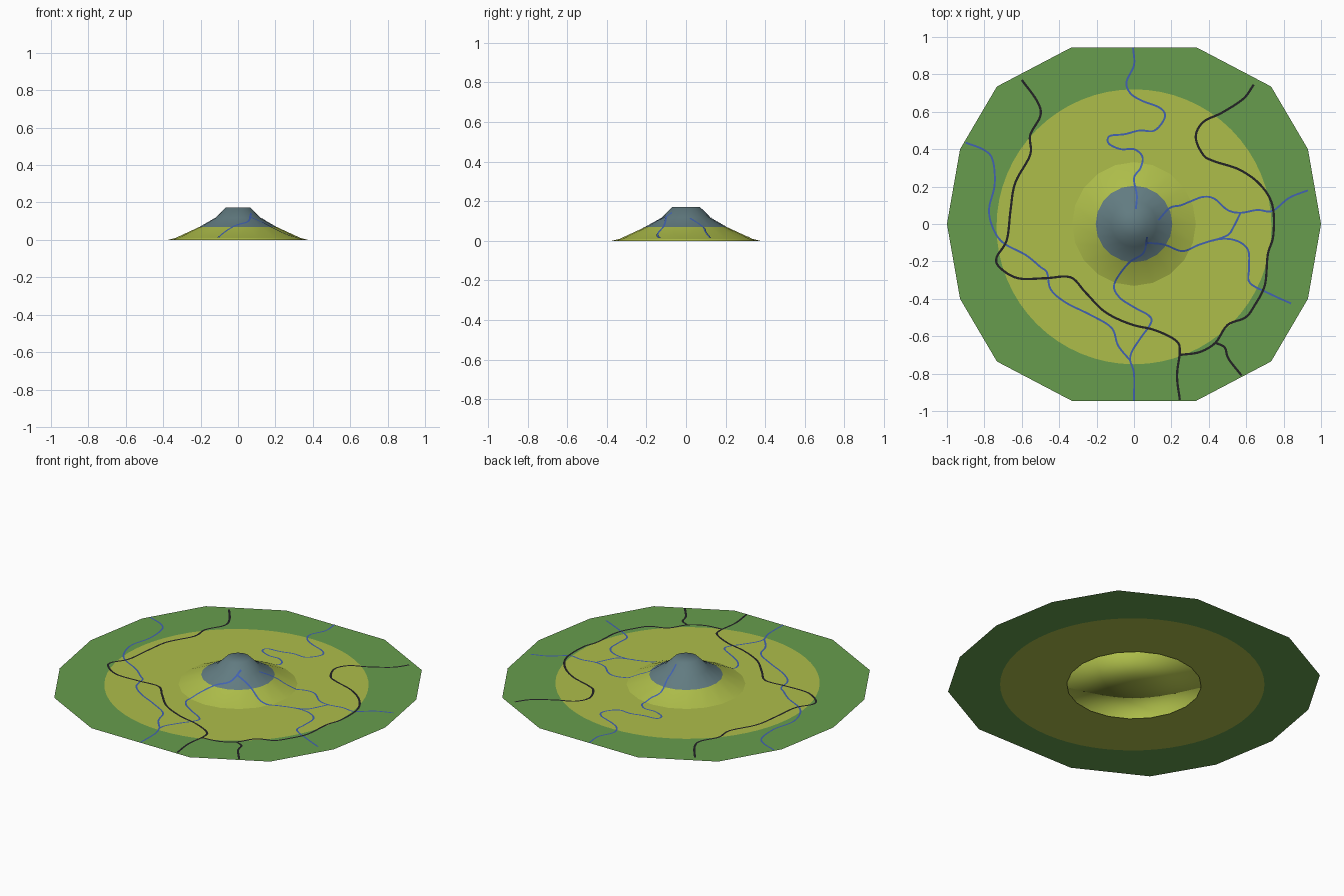
import bpy, bmesh, math
from mathutils import Vector

if "Cube" in bpy.data.objects:
    bpy.data.objects.remove(bpy.data.objects["Cube"])

GROUND_Z = 0.012
# mountain outline as (radius, height), foot to crater rim
PROFILE = [(0.375, 0.0), (0.335, 0.010), (0.205, 0.070), (0.122, 0.118), (0.068, 0.172)]
SIDES = 20


def material(name, color):
    m = bpy.data.materials.new(name)
    m.diffuse_color = (*color, 1)
    m.use_nodes = True
    m.node_tree.nodes["Principled BSDF"].inputs["Base Color"].default_value = m.diffuse_color
    return m


GRASS = material("grass green", (0.135, 0.335, 0.074))
MEADOW = material("meadow yellow", (0.42, 0.51, 0.068))
ROCK = material("rock grey", (0.122, 0.200, 0.220))
WATER = material("river blue", (0.054, 0.122, 0.44))
ROAD = material("road black", (0.016, 0.016, 0.018))


def finish(bm, name, mats):
    me = bpy.data.meshes.new(name)
    bm.to_mesh(me)
    bm.free()
    for m in mats:
        me.materials.append(m)
    ob = bpy.data.objects.new(name, me)
    bpy.context.collection.objects.link(ob)
    return ob


def ring(bm, pts):
    vs = [bm.verts.new(p) for p in pts]
    return vs, [bm.edges.new((vs[i - 1], vs[i])) for i in range(len(vs))]


# ground sheet: fourteen-sided green border around a round yellow meadow
bm = bmesh.new()
quarter = [(1.0, 0.0), (0.93, 0.40), (0.733, 0.735), (0.333, 0.945)]
half = quarter + [(-x, y) for x, y in reversed(quarter[1:])]
corners = half + [(-x, -y) for x, y in half]
_, outer = ring(bm, [(x, y, GROUND_Z) for x, y in corners])
disc, inner = ring(bm, [(0.735 * math.cos(a), 0.735 * math.sin(a) - 0.015, GROUND_Z)
                        for a in (math.tau * i / 64 for i in range(64))])
bmesh.ops.triangle_fill(bm, edges=outer + inner, use_beauty=True)
# drop anything filled inside the circle, then add the meadow itself
inside = [f for f in bm.faces if all(v in disc for v in f.verts)
          and f.calc_center_median().xy.length < 0.70]
bmesh.ops.delete(bm, geom=inside, context='FACES_ONLY')
bm.faces.new(disc).material_index = 1
for f in bm.faces:
    f.normal_update()
    if f.normal.z < 0:
        f.normal_flip()
finish(bm, "ground", [GRASS, MEADOW])

# mountain: lathed profile with closed foot and top, grey above the tree line
bm = bmesh.new()
loops = [[bm.verts.new((r * math.cos(math.tau * i / SIDES), r * math.sin(math.tau * i / SIDES), z))
          for i in range(SIDES)] for r, z in PROFILE]
foot = bm.verts.new((0, 0, PROFILE[0][1]))
top = bm.verts.new((0, 0, PROFILE[-1][1]))
for i in range(SIDES):
    j = (i + 1) % SIDES
    for a, b in zip(loops, loops[1:]):
        bm.faces.new((a[i], a[j], b[j], b[i]))
    bm.faces.new((loops[0][j], loops[0][i], foot))
    bm.faces.new((loops[-1][i], loops[-1][j], top))
for f in bm.faces:
    f.smooth = True
    f.material_index = int(f.calc_center_median().z > 0.07)
finish(bm, "mountain", [MEADOW, ROCK])


def surface(x, y):
    """Height of the terrain at a point."""
    r = math.hypot(x, y)
    for (r0, z0), (r1, z1) in zip(PROFILE, PROFILE[1:]):
        if r1 <= r <= r0:
            return max(GROUND_Z, z0 + (z1 - z0) * (r0 - r) / (r0 - r1))
    return GROUND_Z if r > 0.3 else PROFILE[-1][1]


def smooth_path(pts, steps=6):
    """Catmull-Rom curve through the points."""
    p = [Vector(q) for q in pts]
    p = [2 * p[0] - p[1]] + p + [2 * p[-1] - p[-2]]
    out = []
    for a, b, c, d in zip(p, p[1:], p[2:], p[3:]):
        for k in range(steps):
            t = k / steps
            out.append(0.5 * (2 * b + (c - a) * t + (2 * a - 5 * b + 4 * c - d) * t * t
                              + (3 * b - a - 3 * c + d) * t ** 3))
    return out + [p[-2]]


def ribbon(name, mat, width, lift, pts):
    """Flat strip draped over the terrain."""
    path = smooth_path(pts)
    bm = bmesh.new()
    prev = None
    for i, p in enumerate(path):
        d = (path[min(i + 1, len(path) - 1)] - path[max(i - 1, 0)]).normalized()
        n = Vector((-d.y, d.x)) * width / 2
        pair = [bm.verts.new((q.x, q.y, surface(q.x, q.y) + lift)) for q in (p + n, p - n)]
        if prev:
            bm.faces.new((prev[0], prev[1], pair[1], pair[0]))
        prev = pair
    finish(bm, name, [mat])


def river(name, pts):
    ribbon(name, WATER, 0.010, 0.002, pts)


def road(name, pts):
    ribbon(name, ROAD, 0.012, 0.003, pts)


# rivers
river("north_river", [(-.005, .943), (0, .85), (-.04, .76), (-.02, .70), (.04, .66), (.14, .62),
                      (.165, .57), (.11, .50), (.03, .50), (-.05, .48), (-.13, .47), (-.135, .43),
                      (-.07, .40), (0, .40), (.045, .36), (.035, .30), (0, .245), (.015, .155), (.01, .08)])
river("east_river", [(.13, .02), (.19, .085), (.25, .10), (.30, .12), (.37, .145), (.43, .135),
                     (.50, .075), (.57, .06), (.66, .075), (.74, .07), (.83, .14), (.93, .18)])
river("east_river_link", [(.57, .06), (.53, -.02), (.50, -.06), (.42, -.09)])
river("southeast_river", [(.06, -.10), (.16, -.11), (.26, -.145), (.35, -.11), (.46, -.08), (.55, -.09),
                          (.61, -.14), (.615, -.235), (.62, -.315), (.73, -.375), (.84, -.425)])
river("south_river", [(.07, -.07), (.05, -.155), (-.03, -.21), (-.105, -.32), (-.08, -.39), (0, -.445),
                      (.08, -.49), (.09, -.53), (.035, -.61), (-.01, -.68), (-.02, -.73), (0, -.80), (0, -.943)])
river("west_river", [(-.90, .435), (-.80, .395), (-.755, .34), (-.745, .21), (-.775, .08), (-.755, -.02),
                     (-.70, -.10), (-.58, -.165), (-.50, -.23), (-.465, -.26), (-.445, -.35), (-.365, -.42),
                     (-.235, -.485), (-.12, -.555), (-.085, -.65), (-.02, -.73)])

# roads
road("west_road", [(-.60, .77), (-.52, .66), (-.50, .58), (-.555, .475), (-.555, .37), (-.635, .22),
                   (-.66, .075), (-.68, -.085), (-.735, -.18), (-.715, -.235), (-.62, -.29), (-.475, -.29),
                   (-.34, -.285), (-.26, -.365), (-.155, -.47), (-.02, -.535), (.11, -.567), (.22, -.62),
                   (.245, -.675), (.23, -.81), (.245, -.94)])
road("east_road", [(.64, .745), (.585, .67), (.47, .595), (.37, .545), (.33, .465), (.37, .37), (.43, .335),
                   (.565, .29), (.675, .21), (.74, .10), (.745, -.06), (.715, -.165), (.70, -.325),
                   (.645, -.435), (.595, -.50), (.50, -.54), (.435, -.635), (.35, -.685), (.245, -.70)])
road("road_spur", [(.435, -.635), (.485, -.66), (.505, -.72), (.575, -.81)])
